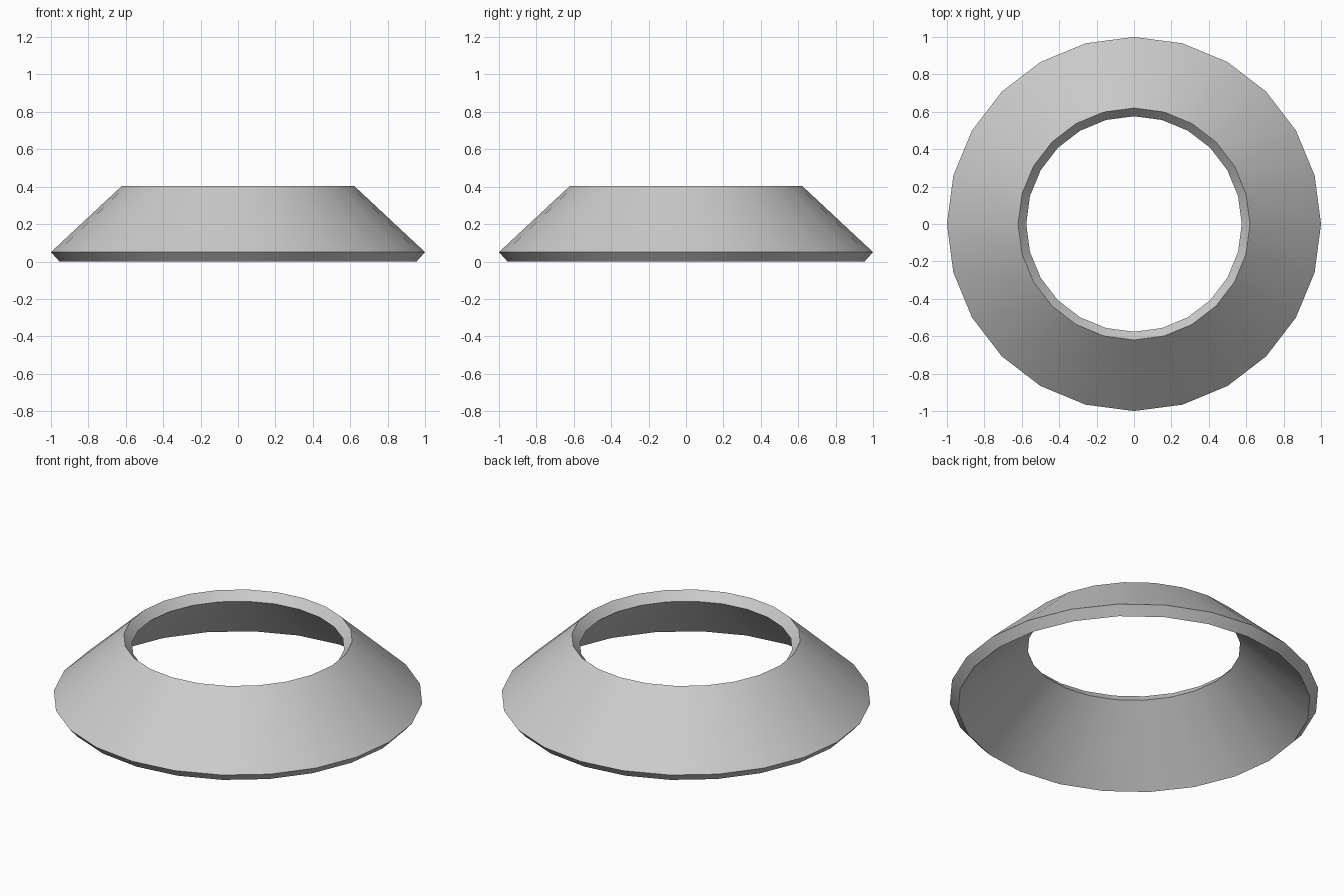
import bpy
import bmesh
from math import cos, sin, tau

if "Cube" in bpy.data.objects:
    bpy.data.objects.remove(bpy.data.objects["Cube"])

SIDES = 24
# Wall cross-section (radius, height): a slanted strip of even thickness
PROFILE = [(0.955, 0.0), (1.0, 0.05), (0.62, 0.405), (0.576, 0.355)]

# Revolve the cross-section into a hollow truncated cone
bm = bmesh.new()
rings = [[bm.verts.new((r * cos(tau * i / SIDES), r * sin(tau * i / SIDES), z))
          for i in range(SIDES)] for r, z in PROFILE]
for k, ring in enumerate(rings):
    above = rings[(k + 1) % len(rings)]
    for i in range(SIDES):
        j = (i + 1) % SIDES
        bm.faces.new((ring[i], ring[j], above[j], above[i]))
bmesh.ops.recalc_face_normals(bm, faces=bm.faces)

mesh = bpy.data.meshes.new("conical_ring")
bm.to_mesh(mesh)
bm.free()
ring_obj = bpy.data.objects.new("conical_ring", mesh)
bpy.context.collection.objects.link(ring_obj)

# Smooth around the walls, crisp at the rims
bpy.context.view_layer.objects.active = ring_obj
ring_obj.select_set(True)
bpy.ops.object.shade_smooth_by_angle(angle=0.6)
